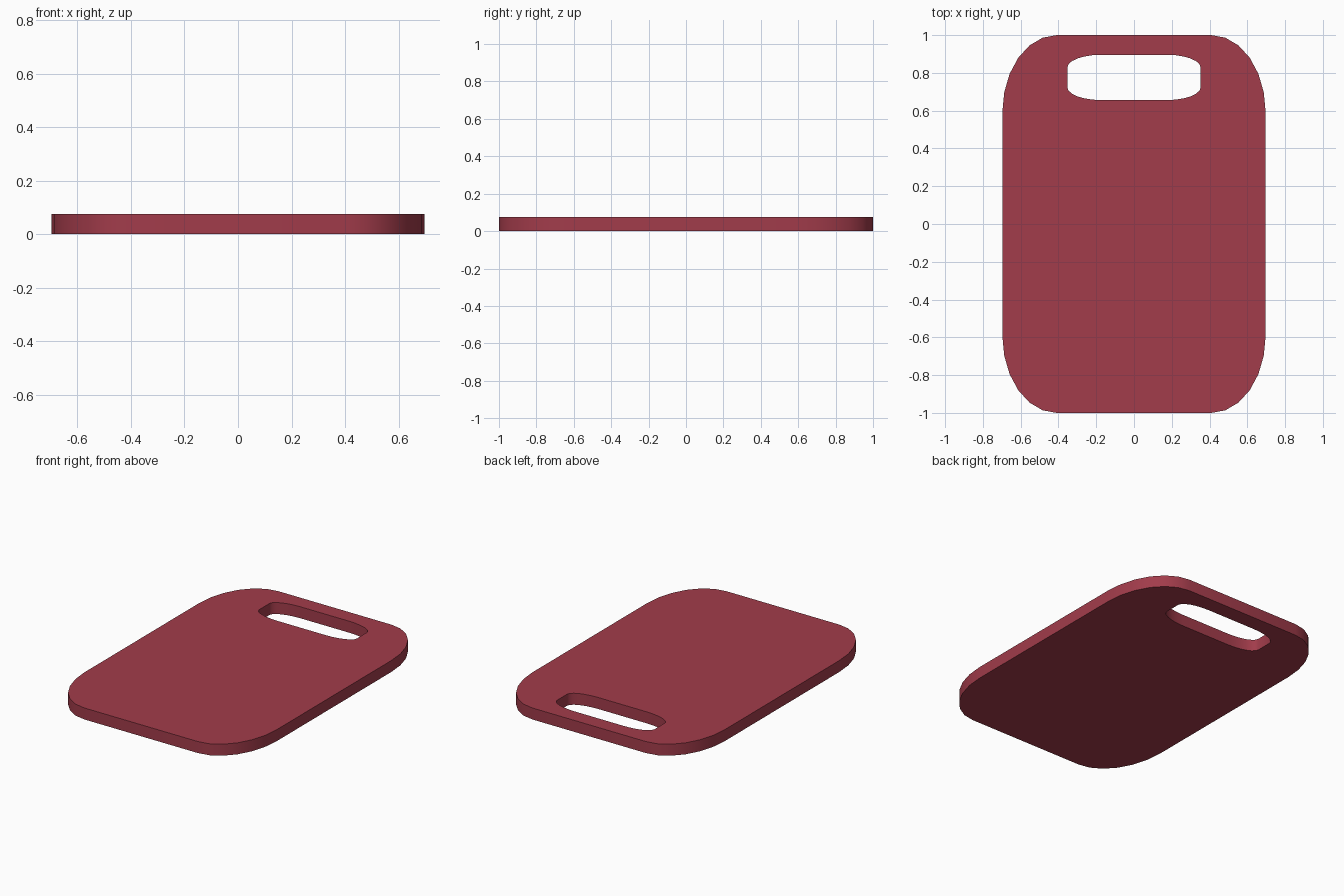
import bpy, bmesh
from math import sin, cos, pi, radians

if "Cube" in bpy.data.objects:
    bpy.data.objects.remove(bpy.data.objects["Cube"])

THICKNESS = 0.075


def rounded_loop(bm, cy, hx, hy, rx, ry, steps=6):
    """Closed edge loop of a rectangle with elliptical corners."""
    verts = []
    for q, (sx, sy) in enumerate([(1, 1), (-1, 1), (-1, -1), (1, -1)]):
        for i in range(steps + 1):
            a = (q + i / steps) * pi / 2
            verts.append(bm.verts.new((sx * (hx - rx) + rx * cos(a),
                                       cy + sy * (hy - ry) + ry * sin(a), 0)))
    return [bm.edges.new((v, verts[i - 1])) for i, v in enumerate(verts)]


bm = bmesh.new()
# Board outline and handle slot
edges = rounded_loop(bm, 0, 0.697, 1.0, 0.287, 0.41)
edges += rounded_loop(bm, 0.776, 0.353, 0.12, 0.18, 0.068)
bmesh.ops.triangle_fill(bm, edges=edges, use_beauty=True, normal=(0, 0, 1))

# Thickness
res = bmesh.ops.extrude_face_region(bm, geom=bm.faces[:], use_keep_orig=True)
top = [g for g in res["geom"] if isinstance(g, bmesh.types.BMVert)]
bmesh.ops.translate(bm, verts=top, vec=(0, 0, THICKNESS))
bmesh.ops.recalc_face_normals(bm, faces=bm.faces[:])

mesh = bpy.data.meshes.new("cutting_board")
bm.to_mesh(mesh)
bm.free()
board = bpy.data.objects.new("cutting_board", mesh)
bpy.context.collection.objects.link(board)

# Red plastic
mat = bpy.data.materials.new("red_plastic")
mat.diffuse_color = (0.36, 0.045, 0.07, 1)
mat.use_nodes = True
mat.node_tree.nodes["Principled BSDF"].inputs["Base Color"].default_value = mat.diffuse_color
mesh.materials.append(mat)

bpy.context.view_layer.objects.active = board
board.select_set(True)
bpy.ops.object.shade_smooth_by_angle(angle=radians(40))
